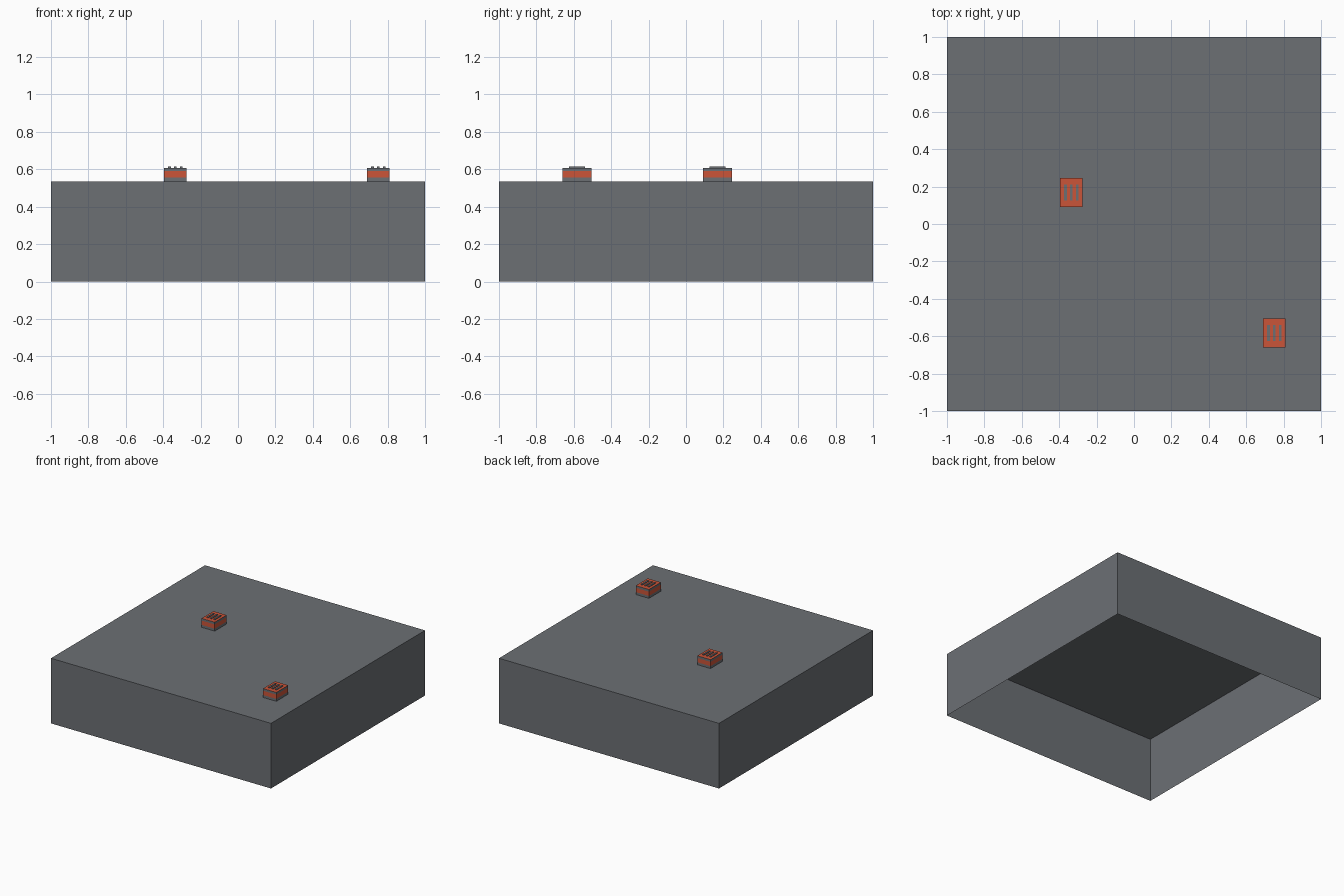
import bpy
import bmesh

cube = bpy.data.objects.get("Cube")
if cube:
    bpy.data.objects.remove(cube, do_unlink=True)


def material(name, rgb):
    mat = bpy.data.materials.new(name)
    mat.use_nodes = True
    mat.diffuse_color = (*rgb, 1)
    mat.node_tree.nodes["Principled BSDF"].inputs["Base Color"].default_value = (*rgb, 1)
    return mat


grey = material("slate grey", (0.15, 0.16, 0.175))
red = material("brick red", (0.6, 0.09, 0.04))


def box(name, center, size, mats, open_bottom=False, red_top=False):
    """Box given by the centre of its base; optionally open below or red on top."""
    bm = bmesh.new()
    bmesh.ops.create_cube(bm, size=1)
    for v in bm.verts:
        v.co.z += 0.5
        v.co = [c * s for c, s in zip(v.co, size)]
    bm.normal_update()
    if open_bottom:
        bottom = [f for f in bm.faces if f.normal.z < -0.5]
        bmesh.ops.delete(bm, geom=bottom, context='FACES')
    if red_top:
        for f in bm.faces:
            f.material_index = int(f.normal.z > 0.5)
    mesh = bpy.data.meshes.new(name)
    bm.to_mesh(mesh)
    bm.free()
    for m in mats:
        mesh.materials.append(m)
    obj = bpy.data.objects.new(name, mesh)
    obj.location = center
    bpy.context.collection.objects.link(obj)
    return obj


# Hollow main block, open underneath
ROOF = 0.535
box("main_block", (0, 0, 0), (2, 2, ROOF), [grey], open_bottom=True)

# Two rooftop units: grey base, red band, grey cap with red lid, three slats
W, D = 0.12, 0.155
for label, x, y in (("back", -0.335, 0.168), ("front", 0.75, -0.582)):
    box(f"{label}_unit_base", (x, y, ROOF), (W, D, 0.02), [grey])
    box(f"{label}_unit_band", (x, y, ROOF + 0.02), (W, D, 0.035), [red])
    box(f"{label}_unit_cap", (x, y, ROOF + 0.055), (W, D, 0.018), [grey, red], red_top=True)
    for i in (-1, 0, 1):
        box(f"{label}_unit_slat_{i + 2}", (x + i * 0.031, y, ROOF + 0.073),
            (0.014, 0.085, 0.006), [grey])
